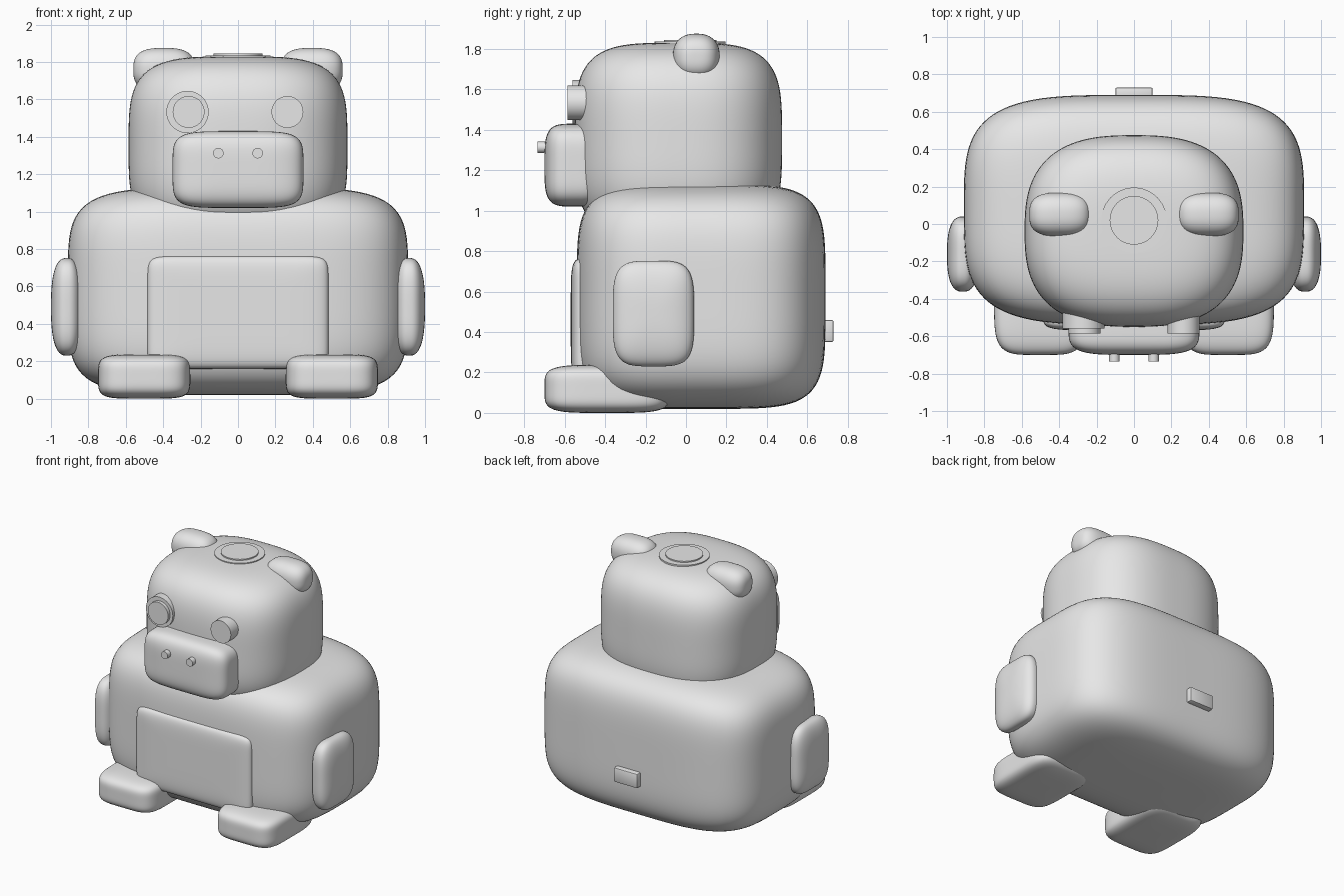
import bpy, bmesh, math
from mathutils import Matrix, Vector

old = bpy.data.objects.get("Cube")
if old:
    bpy.data.objects.remove(old, do_unlink=True)

# Single plain grey material
GREY = (0.8, 0.8, 0.8, 1.0)
mat = bpy.data.materials.new("plain grey")
mat.use_nodes = True
mat.diffuse_color = GREY
mat.node_tree.nodes["Principled BSDF"].inputs["Base Color"].default_value = GREY


def add_object(name, bm, angle):
    mesh = bpy.data.meshes.new(name)
    bm.to_mesh(mesh)
    bm.free()
    mesh.materials.append(mat)
    obj = bpy.data.objects.new(name, mesh)
    bpy.context.collection.objects.link(obj)
    bpy.ops.object.select_all(action='DESELECT')
    obj.select_set(True)
    bpy.context.view_layer.objects.active = obj
    bpy.ops.object.shade_smooth_by_angle(angle=math.radians(angle))
    return obj


def soft_box(name, xs, ys, zs, axis, plan, side, cuts=23):
    """Rounded block filling the ranges; plan is the squareness around the axis,
    side the squareness along it."""
    bm = bmesh.new()
    bmesh.ops.create_cube(bm, size=2)
    bmesh.ops.subdivide_edges(bm, edges=bm.edges[:], cuts=cuts, use_grid_fill=True)
    a, b = [i for i in range(3) if i != axis]
    for v in bm.verts:
        p = [abs(c) for c in v.co]
        ring = (p[a] ** plan + p[b] ** plan) ** (side / plan)
        v.co /= (ring + p[axis] ** side) ** (1 / side)
        v.co = Vector([(lo + hi) / 2 + c * (hi - lo) / 2
                       for c, (lo, hi) in zip(v.co, (xs, ys, zs))])
    return add_object(name, bm, 80)


def disc(name, radius, depth, centre, axis):
    """Short cylinder along y or z."""
    bm = bmesh.new()
    turn = Matrix.Rotation(math.pi / 2, 4, 'X') if axis == 'Y' else Matrix()
    bmesh.ops.create_cone(bm, cap_ends=True, segments=48, radius1=radius,
                          radius2=radius, depth=depth,
                          matrix=Matrix.Translation(centre) @ turn)
    return add_object(name, bm, 30)


X, Y, Z = range(3)

# Body, head and face
soft_box("body", (-.91, .91), (-.54, .69), (.02, 1.13), Z, 3.7, 4.8, 31)
soft_box("head", (-.585, .585), (-.55, .475), (.87, 1.83), Z, 2.7, 3.8, 31)
soft_box("snout", (-.35, .35), (-.70, -.40), (1.02, 1.43), Y, 5, 4)
soft_box("belly_patch", (-.485, .485), (-.57, -.37), (.16, .765), Y, 12, 6, 31)

# Paired parts
for s, side in ((1, "left"), (-1, "right")):
    def span(lo, hi):
        return tuple(sorted((s * lo, s * hi)))
    soft_box(side + "_ear", span(.232, .56), (-.065, .167), (1.643, 1.875), X, 2.4, 2.9)
    soft_box(side + "_arm", span(.83, 1.0), (-.362, .04), (.23, .752), X, 4, 2.6)
    soft_box(side + "_foot", span(.255, .748), (-.70, -.08), (0, .237), Y, 4.8, 4.5)
    disc(side + "_nostril", .028, .10, (s * .105, -.685, 1.313), 'Y')
    disc(side + "_eye", .085, .12, (s * .264, -.525, 1.533), 'Y')

# Ring around the right eye
disc("right_eye_ring", .113, .09, (-.27, -.515, 1.533), 'Y')

# Raised cap on the crown
disc("crown_ring", .175, .04, (0, .02, 1.816), 'Z')
disc("crown_disc", .13, .05, (0, .02, 1.82), 'Z')

# Small bevelled tab on the back
bm = bmesh.new()
bmesh.ops.create_cube(bm, size=1, matrix=Matrix.Translation((0, .695, .405))
                      @ Matrix.Diagonal((.2, .07, .11, 1)))
bmesh.ops.bevel(bm, geom=bm.edges[:], offset=.01, segments=2, profile=.5,
                affect='EDGES')
add_object("back_tab", bm, 40)
